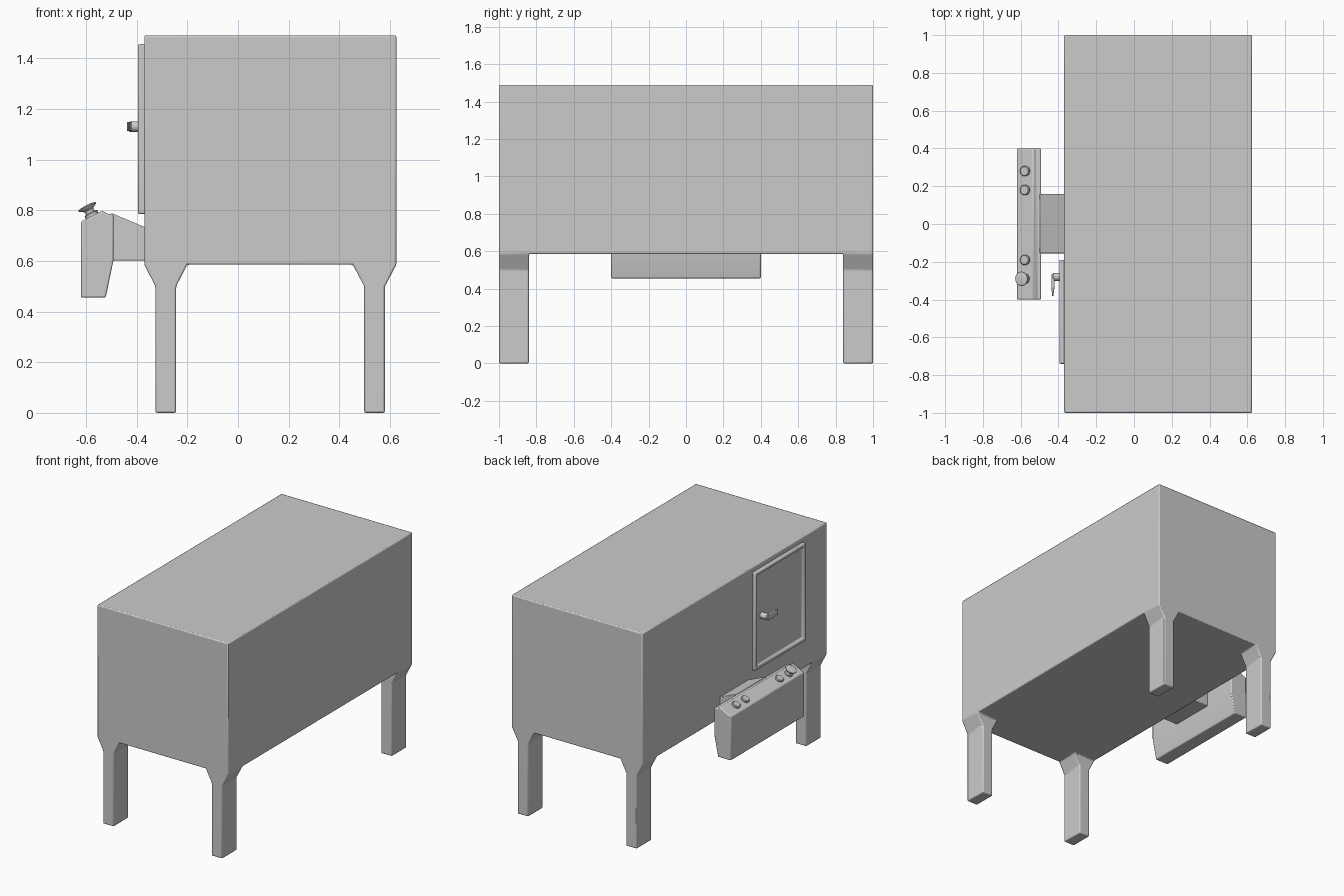
import bpy, bmesh, math
from mathutils import Vector, Matrix

if "Cube" in bpy.data.objects:
    bpy.data.objects.remove(bpy.data.objects["Cube"])


def finish(name, bm, bevel=0.0, segments=2, angle=20):
    bmesh.ops.recalc_face_normals(bm, faces=bm.faces)
    mesh = bpy.data.meshes.new(name)
    bm.to_mesh(mesh)
    bm.free()
    ob = bpy.data.objects.new(name, mesh)
    bpy.context.collection.objects.link(ob)
    if bevel:
        mod = ob.modifiers.new("bevel", 'BEVEL')
        mod.width, mod.segments = bevel, segments
        mod.limit_method, mod.angle_limit = 'ANGLE', math.radians(angle)
    bpy.context.view_layer.objects.active = ob
    ob.select_set(True)
    bpy.ops.object.shade_smooth_by_angle(angle=math.radians(25))
    ob.select_set(False)
    return ob


def prism(name, profile, y0, y1, bevel):
    """Extrude an xz profile from y0 to y1."""
    bm = bmesh.new()
    face = bm.faces.new([bm.verts.new((x, y0, z)) for x, z in profile])
    ext = bmesh.ops.extrude_face_region(bm, geom=[face])
    for v in ext["geom"]:
        if isinstance(v, bmesh.types.BMVert):
            v.co.y = y1
    # extrusion removes nothing from the starting face, so the solid is closed
    return finish(name, bm, bevel)


def lathe(name, profile, origin, axis, sides=24):
    """Revolve (radius, height) points about an axis, capped at both ends."""
    bm = bmesh.new()
    turn = Vector(axis).to_track_quat('Z', 'Y').to_matrix().to_4x4()
    mat = Matrix.Translation(origin) @ turn
    rings = [[bm.verts.new(mat @ Vector((r * math.cos(2 * math.pi * i / sides),
                                         r * math.sin(2 * math.pi * i / sides), h)))
              for i in range(sides)] for r, h in profile]
    for a, b in zip(rings, rings[1:]):
        for i in range(sides):
            j = (i + 1) % sides
            bm.faces.new((a[i], a[j], b[j], b[i]))
    bm.faces.new(rings[0])
    bm.faces.new(rings[-1])
    return finish(name, bm)


# Cabinet: a bottom grid raised into a box, corner cells drawn down into legs
xs, ys = (-0.37, -0.20, 0.453, 0.625), (-1, -0.84, 0.84, 1)
bm = bmesh.new()
grid = [[bm.verts.new((x, y, 0.585)) for y in ys] for x in xs]
cells = {(i, j): bm.faces.new((grid[i][j], grid[i + 1][j], grid[i + 1][j + 1], grid[i][j + 1]))
         for i in range(3) for j in range(3)}
top = bmesh.ops.extrude_face_region(bm, geom=list(cells.values()), use_keep_orig=True)
for v in top["geom"]:
    if isinstance(v, bmesh.types.BMVert):
        v.co.z = 1.49
for i in (0, 2):
    for j in (0, 2):
        face = cells[i, j]
        mid = (xs[i] + xs[i + 1]) / 2
        for z, half in ((0.5, 0.041), (0.0, 0.041)):
            ext = bmesh.ops.extrude_discrete_faces(bm, faces=[face])
            face = ext["faces"][0]
            for v in face.verts:
                v.co.z = z
                v.co.x = mid + math.copysign(half, v.co.x - mid)
finish("cabinet_with_legs", bm, 0.007)

# Door with raised frame and recessed panel
bm = bmesh.new()
bmesh.ops.create_cube(bm, size=1, matrix=Matrix.Translation((-0.38, -0.465, 1.12))
                      @ Matrix.Diagonal((0.03, 0.55, 0.67, 1)))
outer = min(bm.faces, key=lambda f: f.calc_center_median().x)
bmesh.ops.inset_region(bm, faces=[outer], thickness=0.03)
bmesh.ops.inset_region(bm, faces=[outer], thickness=0.01, depth=-0.016)
finish("door", bm, 0.006)

# Door handle: round stem and tapered lever
lathe("handle_stem", [(0.021, 0), (0.021, 0.05), (0.018, 0.053)],
      (-0.377, -0.28, 1.13), (-1, 0, 0))
bm = bmesh.new()
plan = [(-0.438, -0.264), (-0.42, -0.264), (-0.42, -0.33), (-0.427, -0.382),
        (-0.433, -0.382), (-0.438, -0.33)]
face = bm.faces.new([bm.verts.new((x, y, 1.112)) for x, y in plan])
ext = bmesh.ops.extrude_face_region(bm, geom=[face])
for v in ext["geom"]:
    if isinstance(v, bmesh.types.BMVert):
        v.co.z = 1.148
finish("handle_lever", bm, 0.003)

# Control box and its mounting bracket
prism("control_box", [(-0.62, 0.455), (-0.522, 0.455), (-0.492, 0.6), (-0.492, 0.785),
                      (-0.513, 0.785), (-0.535, 0.798), (-0.62, 0.755)], -0.4, 0.4, 0.006)
prism("bracket", [(-0.5, 0.602), (-0.365, 0.602), (-0.365, 0.732), (-0.5, 0.789)],
      -0.155, 0.16, 0.004)

# Push buttons and mushroom stop button on the sloped top
normal = (-0.45, 0, 0.89)
for n, y in enumerate((0.28, 0.18, -0.19)):
    lathe(f"button_{n + 1}", [(0.027, -0.005), (0.027, 0.010), (0.023, 0.014)],
          (-0.575, y, 0.778), normal)
lathe("stop_button", [(0.027, -0.005), (0.027, 0.010), (0.019, 0.014), (0.019, 0.026),
                      (0.036, 0.036), (0.038, 0.040), (0.036, 0.044), (0.022, 0.047)],
      (-0.577, -0.29, 0.777), normal)
